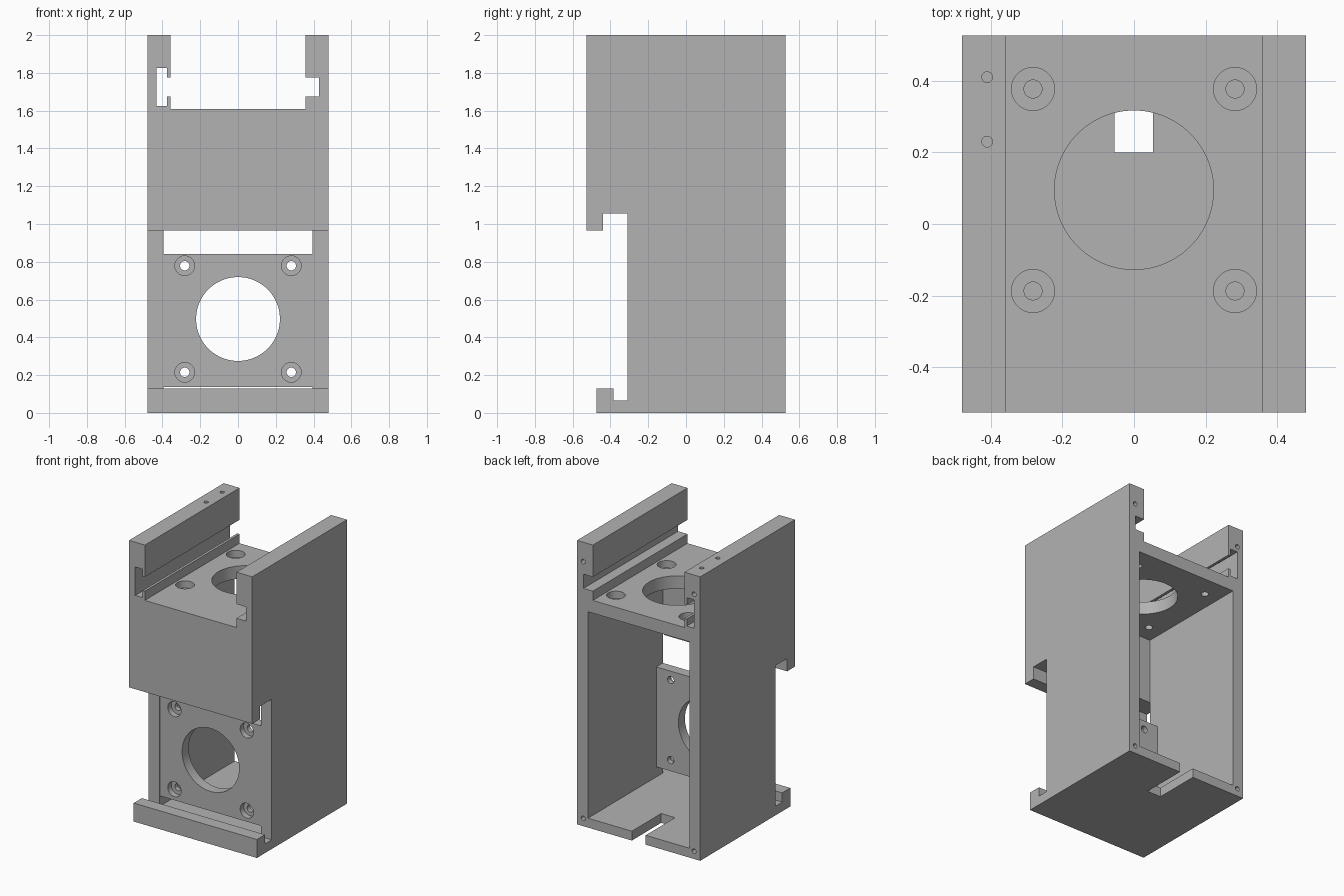
import bpy, bmesh, math
from mathutils import Matrix, Vector

cube = bpy.data.objects.get("Cube")
if cube:
    bpy.data.objects.remove(cube, do_unlink=True)

grey = bpy.data.materials.new("plain_grey")
grey.use_nodes = True
COLOR = (0.45, 0.45, 0.45, 1)
grey.diffuse_color = COLOR
grey.node_tree.nodes["Principled BSDF"].inputs["Base Color"].default_value = COLOR


def finish(name, bm):
    bmesh.ops.recalc_face_normals(bm, faces=bm.faces)
    mesh = bpy.data.meshes.new(name)
    bm.to_mesh(mesh)
    bm.free()
    mesh.materials.append(grey)
    obj = bpy.data.objects.new(name, mesh)
    bpy.context.collection.objects.link(obj)
    return obj


def prism(name, points, axis, lo, hi):
    """Extrude a profile along x (points are y, z) or y (points are x, z)."""
    bm = bmesh.new()
    place = (lambda a, b: (lo, a, b)) if axis == "x" else (lambda a, b: (a, lo, b))
    face = bm.faces.new([bm.verts.new(place(a, b)) for a, b in points])
    new = bmesh.ops.extrude_face_region(bm, geom=[face])["geom"]
    move = Vector((hi - lo, 0, 0)) if axis == "x" else Vector((0, hi - lo, 0))
    bmesh.ops.translate(bm, vec=move, verts=[g for g in new if isinstance(g, bmesh.types.BMVert)])
    return finish(name, bm)


def box(name, x, y, z):
    return prism(name, [(x[0], z[0]), (x[1], z[0]), (x[1], z[1]), (x[0], z[1])], "y", *y)


def rod(center, radius, length, axis, sides=32):
    bm = bmesh.new()
    turn = Matrix.Rotation(math.pi / 2, 4, "X") if axis == "y" else Matrix()
    bmesh.ops.create_cone(bm, cap_ends=True, segments=sides, radius1=radius, radius2=radius,
                          depth=length, matrix=Matrix.Translation(center) @ turn)
    return finish("cutter", bm)


def cut(obj, cutter):
    mod = obj.modifiers.new("cut", "BOOLEAN")
    mod.operation = "DIFFERENCE"
    mod.solver = "EXACT"
    mod.object = cutter
    bpy.context.view_layer.objects.active = obj
    bpy.ops.object.modifier_apply(modifier=mod.name)
    bpy.data.objects.remove(cutter, do_unlink=True)


W, D, H = 0.48, 0.527, 2.0
INNER, FRONT = 0.395, -0.31
BORE, BOLT = 0.222, 0.282

# Housing: side silhouette with front hood and bottom lip
housing = prism("housing", [
    (D, 0), (D, H), (-D, H), (-D, 0.965), (-0.44, 0.965), (-0.44, 1.055),
    (FRONT, 1.055), (FRONT, 0.065), (-0.385, 0.065), (-0.385, 0.13),
    (-0.475, 0.13), (-0.475, 0)], "x", -W, W)

# Inner cavity, open at the back and the lower front
cut(housing, prism("cutter", [
    (0.6, 0.066), (0.6, 1.52), (FRONT, 1.52), (FRONT, 1.054),
    (-0.35, 1.054), (-0.35, 0.066)], "x", -INNER, INNER))

# Top channel with a T slot in one rail and a plain groove in the other
R = 0.357
cut(housing, prism("cutter", [
    (-R, 2.1), (-R, 1.775), (-0.375, 1.775), (-0.375, 1.825), (-0.432, 1.825),
    (-0.432, 1.625), (-0.375, 1.625), (-0.375, 1.675), (-R, 1.675), (-R, 1.61),
    (R, 1.61), (R, 1.675), (0.43, 1.675), (0.43, 1.775), (R, 1.775), (R, 2.1)],
    "y", -0.7, 0.7))

# Cable slot in the floor
cut(housing, box("cutter", (-0.055, 0.053), (0.2, 0.6), (-0.1, 0.1)))

# Roof bore and counterbored bolt holes
BORE_Y = 0.095
cut(housing, rod((0, BORE_Y, 1.56), BORE, 0.16, "z", 96))
for sx in (-1, 1):
    for sy in (-1, 1):
        x, y = sx * BOLT, BORE_Y + sy * BOLT
        cut(housing, rod((x, y, 1.61), 0.06, 0.1, "z", 48))
        cut(housing, rod((x, y, 1.56), 0.025, 0.2, "z"))

# Screw holes in the back corners and in one rail top
for x in (-0.432, 0.432):
    for z in (0.055, 1.864):
        cut(housing, rod((x, D, z), 0.016, 0.3, "y", 24))
for y in (0.23, 0.41):
    cut(housing, rod((-0.41, y, 1.93), 0.015, 0.24, "z", 24))

# Front mounting plate
plate = box("mounting_plate", (-0.394, 0.394), (-0.305, -0.232), (0.138, 0.842))
BORE_Z = 0.497
cut(plate, rod((0, -0.27, BORE_Z), BORE, 0.2, "y", 96))
for sx in (-1, 1):
    for sz in (-1, 1):
        x, z = sx * BOLT, BORE_Z + sz * BOLT
        cut(plate, rod((x, -0.305, z), 0.052, 0.08, "y", 48))
        cut(plate, rod((x, -0.27, z), 0.025, 0.2, "y"))

# Smooth bores, sharp edges
for obj in (housing, plate):
    bpy.ops.object.select_all(action="DESELECT")
    obj.select_set(True)
    bpy.context.view_layer.objects.active = obj
    bpy.ops.object.shade_smooth_by_angle(angle=math.radians(30))
